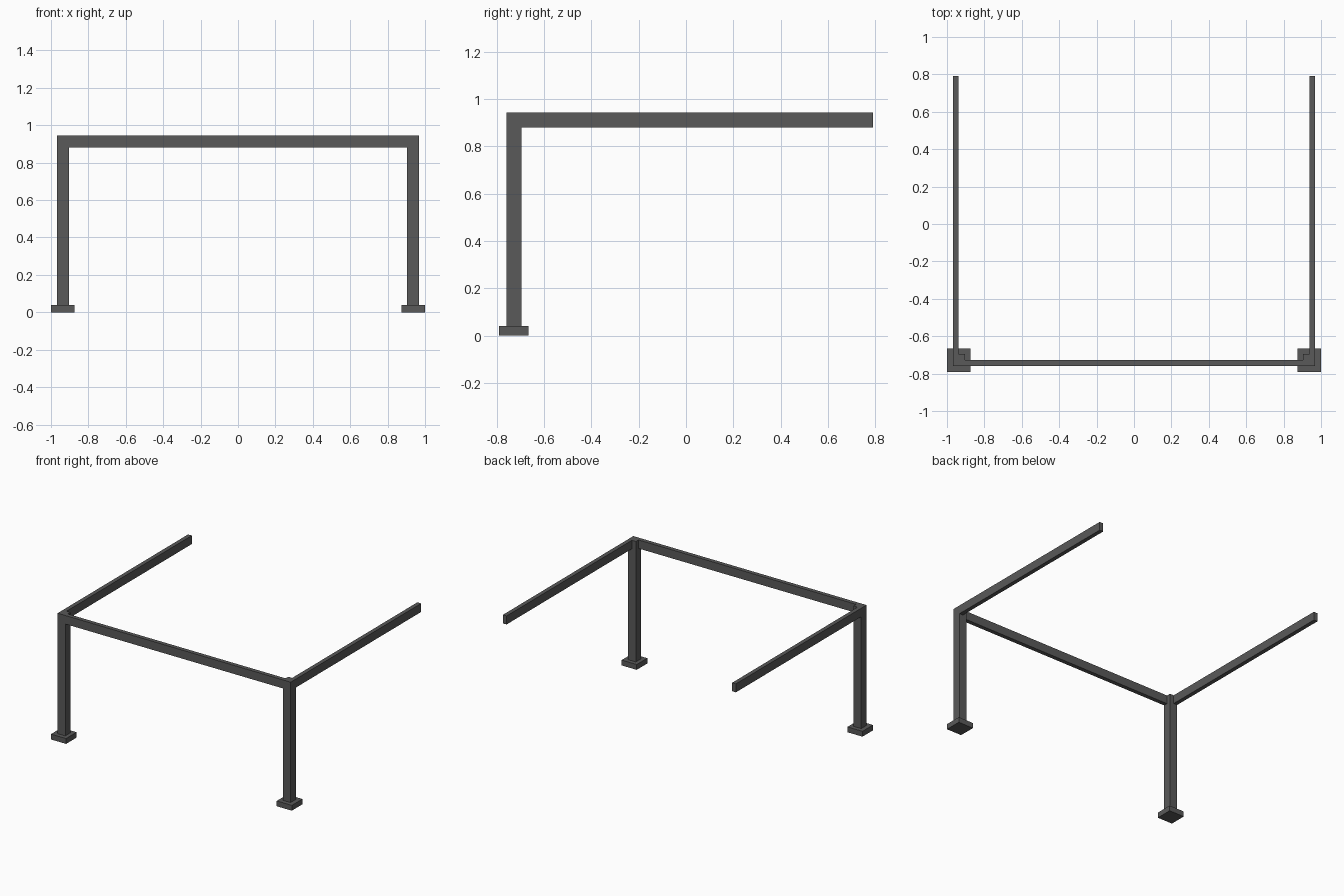
import bpy

if "Cube" in bpy.data.objects:
    bpy.data.objects.remove(bpy.data.objects["Cube"])

dark = bpy.data.materials.new("dark_metal")
dark.diffuse_color = (0.1, 0.1, 0.1, 1)
dark.use_nodes = True
dark.node_tree.nodes["Principled BSDF"].inputs["Base Color"].default_value = dark.diffuse_color


def box(name, x, y, z):
    """Box from (min, max) ranges on each axis."""
    mid = [(a + b) / 2 for a, b in (x, y, z)]
    bpy.ops.mesh.primitive_cube_add(size=1, location=mid)
    ob = bpy.context.object
    ob.name = name
    ob.scale = [b - a for a, b in (x, y, z)]
    bpy.ops.object.transform_apply(location=False, rotation=False, scale=True)
    ob.data.materials.append(dark)
    return ob


OUT, INN = 0.968, 0.904        # outer and inner faces of the posts in x
FRONT, BACK = -0.758, -0.696   # front and back faces of the posts in y
BEAM = 0.031                   # beam thickness
LOW, TOP = 0.88, 0.944         # beam height range
FOOT = 0.04

# Foot, post and side rail on each side
for side, s in (("left", -1), ("right", 1)):
    def span(a, b):
        return tuple(sorted((s * a, s * b)))
    box(side + "_foot", span(0.875, 1.0), (-0.79, -0.665), (0, FOOT))
    box(side + "_post", span(INN, OUT), (FRONT, BACK), (FOOT, TOP))
    box(side + "_rail", span(OUT - BEAM, OUT), (BACK, 0.79), (LOW, TOP))

# Front crossbar between the posts
box("front_crossbar", (-INN, INN), (FRONT, FRONT + BEAM), (LOW, TOP))
